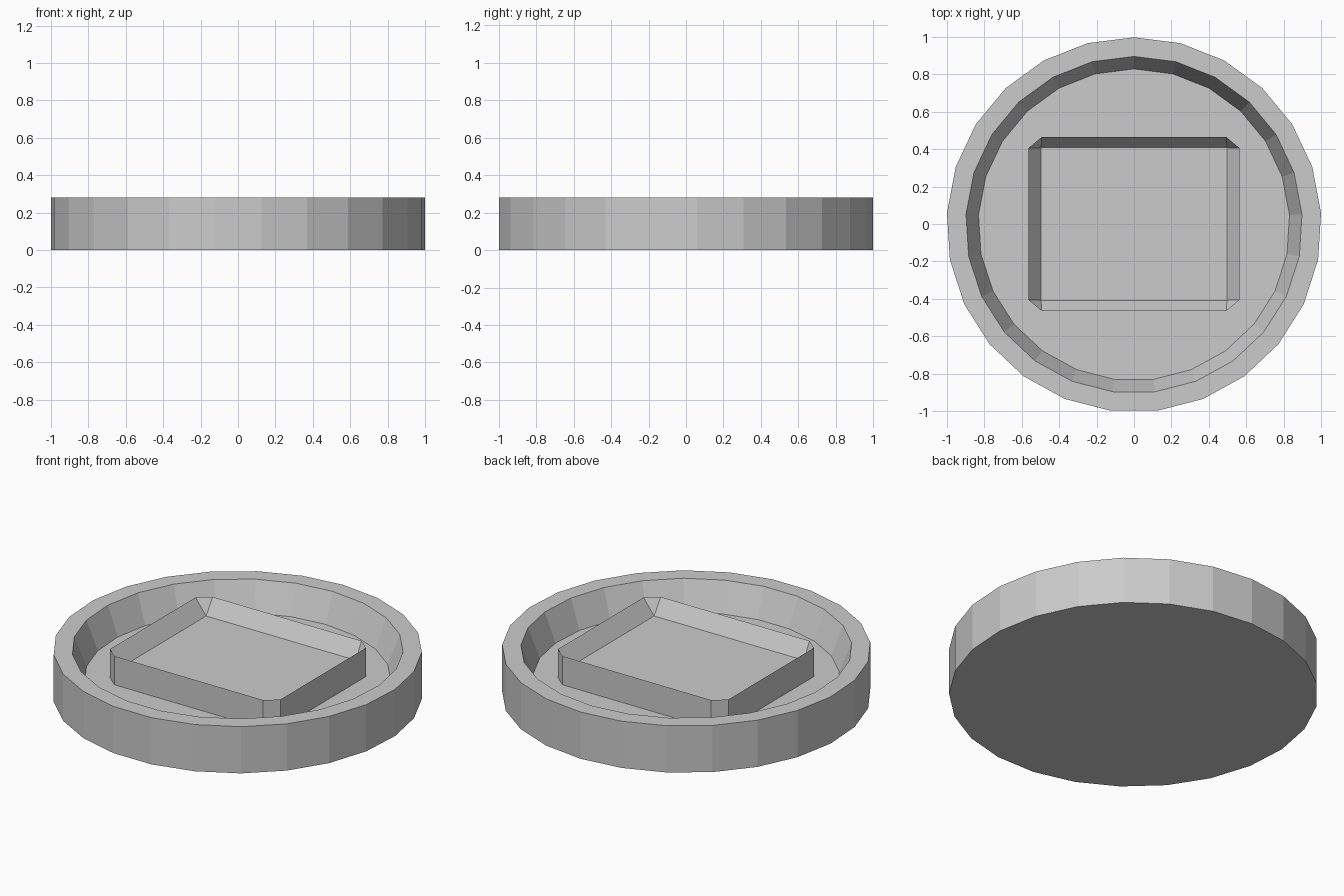
import bpy, bmesh, math

if "Cube" in bpy.data.objects:
    bpy.data.objects.remove(bpy.data.objects["Cube"])

SIDES = 25
RIM_Z, FLOOR_Z, DISH_Z = 0.28, 0.108, 0.186


def finish(bm, name):
    me = bpy.data.meshes.new(name)
    bm.to_mesh(me)
    bm.free()
    ob = bpy.data.objects.new(name, me)
    bpy.context.collection.objects.link(ob)
    return ob


def bridge(bm, a, b):
    n = len(a)
    for i in range(n):
        j = (i + 1) % n
        bm.faces.new((a[i], a[j], b[j], b[i]))


# round tray: profile (radius, height) swept from the underside to the recessed floor
bm = bmesh.new()
profile = [(1.002, 0), (1.002, RIM_Z), (0.90, RIM_Z), (0.833, FLOOR_Z)]
rings = []
for r, z in profile:
    angles = [math.pi / 2 + math.tau * i / SIDES for i in range(SIDES)]
    rings.append([bm.verts.new((r * math.cos(a), r * math.sin(a) - 0.004, z)) for a in angles])
bm.faces.new(rings[0][::-1])
for low, high in zip(rings, rings[1:]):
    bridge(bm, low, high)
bm.faces.new(rings[-1])
finish(bm, "round_tray")

# rectangular dish: upright walls with cut corners, knife-edge rim, sloping sides
bm = bmesh.new()
outline, inner = [], []
for sx, sy in ((1, 1), (-1, 1), (-1, -1), (1, -1)):
    pair = [(0.565 * sx, 0.405 * sy), (0.493 * sx, 0.465 * sy)]
    outline += pair if sx * sy > 0 else pair[::-1]
    inner.append(bm.verts.new((0.497 * sx, 0.408 * sy, DISH_Z)))
foot = [bm.verts.new((x, y, FLOOR_Z)) for x, y in outline]
top = [bm.verts.new((x, y, RIM_Z)) for x, y in outline]
bridge(bm, foot, top)
for i in range(4):
    j = (i + 1) % 4
    bm.faces.new((top[2 * i], top[2 * i + 1], inner[i]))
    bm.faces.new((top[2 * i + 1], top[2 * j], inner[j], inner[i]))
bm.faces.new(inner)
finish(bm, "rectangular_dish")
